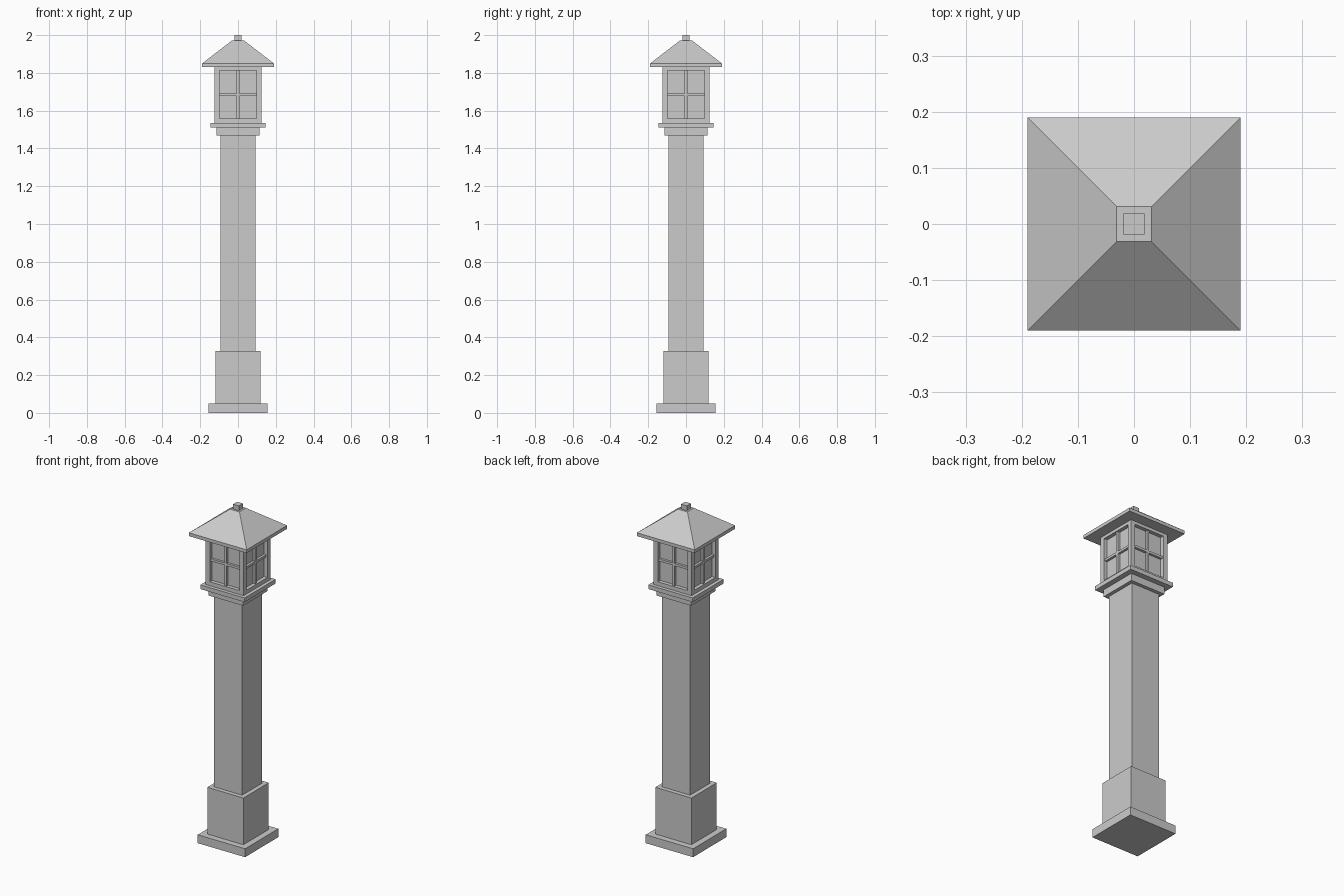
import bpy, bmesh

if "Cube" in bpy.data.objects:
    bpy.data.objects.remove(bpy.data.objects["Cube"])


def tapered(name, z0, z1, h0, h1=None):
    """Square block centred on the axis, half width h0 at z0 and h1 at z1."""
    h1 = h0 if h1 is None else h1
    bm = bmesh.new()
    bmesh.ops.create_cube(bm, size=2)
    for v in bm.verts:
        h = h1 if v.co.z > 0 else h0
        v.co = (v.co.x * h, v.co.y * h, z1 if v.co.z > 0 else z0)
    return finish(name, bm)


def box(name, x0, x1, y0, y1, z0, z1):
    bm = bmesh.new()
    bmesh.ops.create_cube(bm, size=2)
    for v in bm.verts:
        v.co = (x1 if v.co.x > 0 else x0, y1 if v.co.y > 0 else y0,
                z1 if v.co.z > 0 else z0)
    return finish(name, bm)


def finish(name, bm):
    me = bpy.data.meshes.new(name)
    bm.to_mesh(me)
    bm.free()
    ob = bpy.data.objects.new(name, me)
    bpy.context.collection.objects.link(ob)
    return ob


# Pillar
tapered("base_slab", 0, 0.05, 0.156)
tapered("plinth", 0.05, 0.328, 0.119)
tapered("shaft", 0.328, 1.468, 0.093)
tapered("lower_collar", 1.468, 1.51, 0.114)
tapered("upper_collar", 1.51, 1.535, 0.146)

# Lantern: sill, head and recessed glass
OUT, IN, Z0, Z1 = 0.125, 0.098, 1.558, 1.812
tapered("lantern_sill", 1.535, Z0, OUT)
tapered("lantern_head", Z1, 1.83, OUT)
tapered("lantern_glass", Z0, Z1, 0.103)

# Corner posts
for sx in (-1, 1):
    for sy in (-1, 1):
        xs = sorted((sx * IN, sx * OUT))
        ys = sorted((sy * IN, sy * OUT))
        box("corner_post", *xs, *ys, Z0, Z1)

# Glazing bars: one cross in every window
MID, BAR, FACE = (Z0 + Z1) / 2, 0.007, 0.117
box("upright_bars_front_back", -BAR, BAR, -FACE, FACE, Z0, Z1)
box("upright_bars_sides", -FACE, FACE, -BAR, BAR, Z0, Z1)
box("cross_bars_front_back", -IN, IN, -FACE, FACE, MID - BAR, MID + BAR)
box("cross_bars_sides", -FACE, FACE, -IN, IN, MID - BAR, MID + BAR)

# Roof
tapered("eave", 1.83, 1.85, 0.19)
tapered("roof", 1.85, 1.972, 0.19, 0.031)
tapered("finial", 1.972, 2.0, 0.019)
